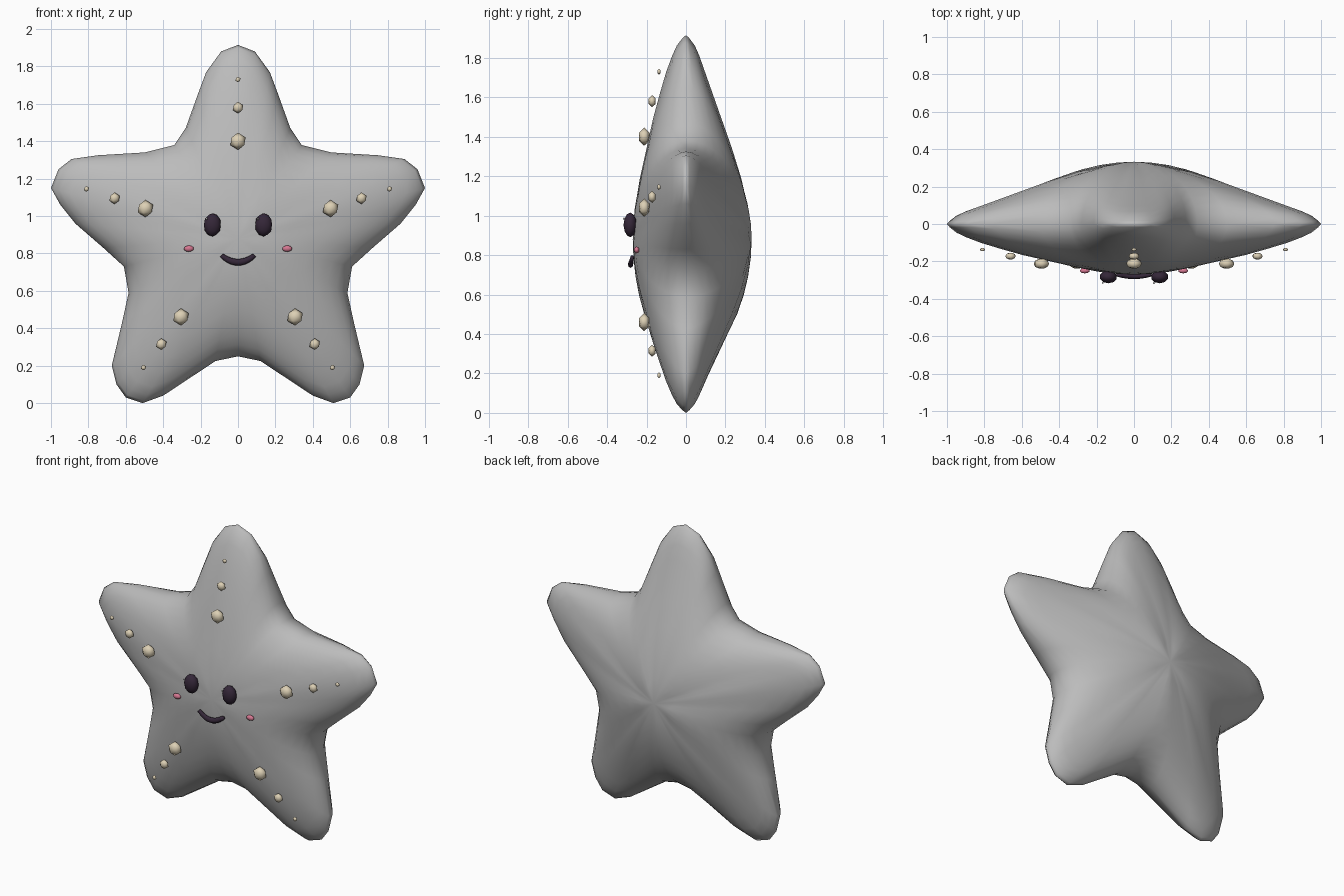
import bpy, bmesh, math
from mathutils import Vector

cube = bpy.data.objects.get("Cube")
if cube:
    bpy.data.objects.remove(cube)


def material(name, rgb):
    m = bpy.data.materials.new(name)
    m.use_nodes = True
    m.diffuse_color = (*rgb, 1)
    m.node_tree.nodes["Principled BSDF"].inputs["Base Color"].default_value = (*rgb, 1)
    return m


GREY = material("body grey", (0.5, 0.5, 0.5))
CREAM = material("bead cream", (0.72, 0.63, 0.46))
DARK = material("dark plum", (0.035, 0.02, 0.04))
PINK = material("cheek pink", (0.68, 0.19, 0.29))
WHITE = material("eye glint white", (0.9, 0.9, 0.9))


def finish(bm, name, mat, smooth=True):
    bmesh.ops.recalc_face_normals(bm, faces=bm.faces[:])
    mesh = bpy.data.meshes.new(name)
    for f in bm.faces:
        f.smooth = smooth
    bm.to_mesh(mesh)
    bm.free()
    mesh.materials.append(mat)
    ob = bpy.data.objects.new(name, mesh)
    bpy.context.collection.objects.link(ob)
    return ob


def blob(name, mat, loc, size, detail):
    bm = bmesh.new()
    bmesh.ops.create_icosphere(bm, subdivisions=detail, radius=1)
    for v in bm.verts:
        v.co = Vector(a * b for a, b in zip(v.co, size)) + Vector(loc)
    return finish(bm, name, mat)


def lookup(table, s):
    for (a, fa), (b, fb) in zip(table, table[1:]):
        if s <= b:
            return fa + (fb - fa) * (s - a) / (b - a)
    return 0


# Body: star outline shrunk in rings towards the middle, domed on both sides
HALF = [(0, 1.915), (.09, 1.88), (.17, 1.77), (.215, 1.65), (.28, 1.47), (.34, 1.38),
        (.5, 1.34), (.75, 1.325), (.89, 1.305), (.96, 1.25), (1, 1.15), (.95, 1.06),
        (.87, .96), (.72, .83), (.61, .73), (.585, .59), (.62, .43), (.675, .2),
        (.65, .1), (.6, .03), (.51, 0), (.4, .04), (.12, .225), (0, .25)]
OUTLINE = HALF + [(-x, z) for x, z in HALF[-2:0:-1]]
MID = .88
RINGS = (.985, .95, .9, .82, .72, .6, .45, .3, .15)
FRONT = [(0, 1), (.2, .95), (.4, .78), (.6, .61), (.8, .4), (.92, .23), (.97, .13), (1, 0)]
BACK = [(0, 1), (.2, .93), (.4, .75), (.6, .53), (.8, .31), (.92, .18), (.97, .1), (1, 0)]

bm = bmesh.new()
rim = [bm.verts.new((x, 0, z)) for x, z in OUTLINE]
n = len(rim)
for depth, arm in ((-.27, FRONT), (.333, BACK)):
    outer = rim
    for s in RINGS:
        ring = []
        for x, z in OUTLINE:
            # Arms taper in a cone, the hollows between them are rounder
            reach = math.hypot(x, z - MID)
            k = min(1, max(0, (reach - .6) / .4))
            h = k * lookup(arm, s) + (1 - k) * math.sqrt(1 - s * s)
            ring.append(bm.verts.new((x * s, depth * h, MID + (z - MID) * s)))
        for i in range(n):
            j = (i + 1) % n
            bm.faces.new((outer[i], outer[j], ring[j], ring[i]))
        outer = ring
    pole = bm.verts.new((0, depth, MID))
    for i in range(n):
        bm.faces.new((outer[i], outer[(i + 1) % n], pole))
finish(bm, "star_body", GREY)

# Three shrinking beads along every arm
ARMS = {"top": [(0, 1.4), (0, 1.58), (0, 1.73)],
        "side": [(.495, 1.04), (.66, 1.095), (.81, 1.145)],
        "lower": [(.305, .46), (.41, .315), (.505, .19)]}
BEADS = [(-.212, .046), (-.172, .031), (-.137, .015)]
for arm, spots in ARMS.items():
    for side, sx in (("left", 1), ("right", -1)):
        if arm == "top" and sx < 0:
            continue
        for i, ((x, z), (y, r)) in enumerate(zip(spots, BEADS)):
            label = arm if arm == "top" else f"{side}_{arm}"
            blob(f"{label}_bead_{i + 1}", CREAM, (sx * x, y, z), (r, r * .68, r), 1)

# Eyes with tiny glints, and cheeks
for side, sx in (("left", 1), ("right", -1)):
    blob(f"{side}_eye", DARK, (sx * .137, -.283, .953), (.047, .034, .062), 2)
    blob(f"{side}_eye_glint", WHITE, (sx * .137 - .03, -.315, .985), (.006, .006, .006), 1)
    blob(f"{side}_cheek", PINK, (sx * .263, -.25, .826), (.027, .014, .017), 2)

# Smile: a tube swept along a shallow arc, tapered at its ends
bm = bmesh.new()
STEPS, SIDES = 12, 8
loops = []
for i in range(STEPS + 1):
    t = 2 * i / STEPS - 1
    r = .018 - .006 * t * t
    slope = Vector((.088, 0, .09 * t)).normalized()
    up = Vector((-slope.z, 0, slope.x))
    centre = Vector((.088 * t, -.281 + .008 * t * t, .753 + .037 * t * t))
    loops.append([bm.verts.new(centre + up * r * math.cos(a) + Vector((0, r * .75 * math.sin(a), 0)))
                  for a in (math.tau * k / SIDES for k in range(SIDES))])
for a, b in zip(loops, loops[1:]):
    for k in range(SIDES):
        m = (k + 1) % SIDES
        bm.faces.new((a[k], a[m], b[m], b[k]))
bm.faces.new(loops[0])
bm.faces.new(loops[-1])
finish(bm, "smile", DARK)
